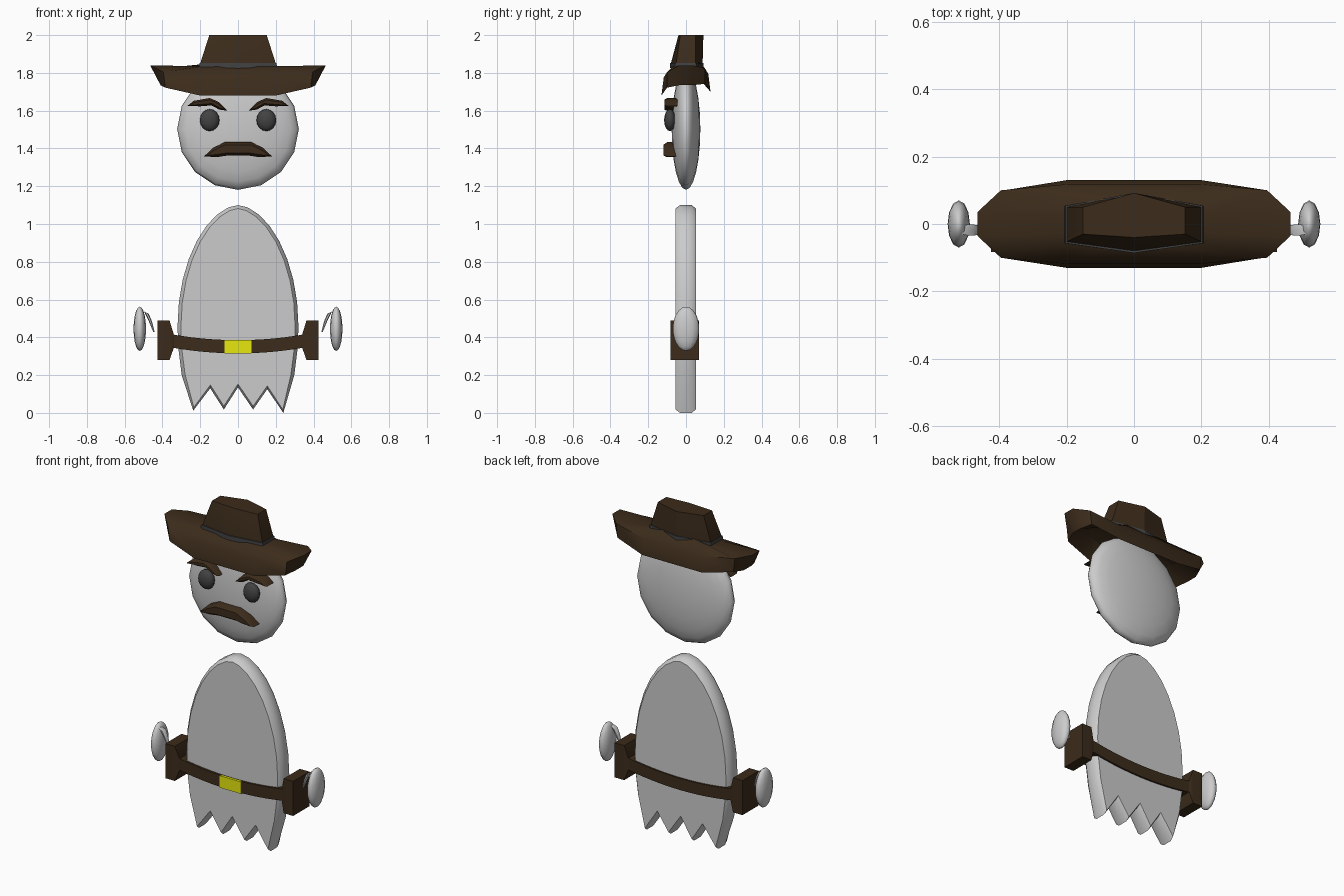
import bpy, bmesh, math
from mathutils import Vector, Matrix

if "Cube" in bpy.data.objects:
    bpy.data.objects.remove(bpy.data.objects["Cube"])


def material(name, rgb):
    m = bpy.data.materials.new(name)
    m.diffuse_color = (*rgb, 1)
    m.use_nodes = True
    m.node_tree.nodes["Principled BSDF"].inputs["Base Color"].default_value = m.diffuse_color
    return m


BROWN = material("brown", (0.045, 0.025, 0.011))
DARK = material("dark_grey", (0.055, 0.055, 0.055))
YELLOW = material("yellow", (0.8, 0.8, 0.005))


def finish(name, bm, mat=None, angle=35):
    bmesh.ops.recalc_face_normals(bm, faces=bm.faces)
    me = bpy.data.meshes.new(name)
    bm.to_mesh(me)
    bm.free()
    me.shade_smooth()
    me.set_sharp_from_angle(angle=math.radians(angle))
    if mat:
        me.materials.append(mat)
    ob = bpy.data.objects.new(name, me)
    bpy.context.collection.objects.link(ob)
    return ob


def loft(name, rings, mat=None, angle=35):
    """Skin equal-length rings of points and cap both ends."""
    bm = bmesh.new()
    vs = [[bm.verts.new(p) for p in r] for r in rings]
    n = len(vs[0])
    for a, b in zip(vs, vs[1:]):
        for i in range(n):
            j = (i + 1) % n
            bm.faces.new((a[i], a[j], b[j], b[i]))
    bm.faces.new(vs[0])
    bm.faces.new(vs[-1])
    return finish(name, bm, mat, angle)


def inset(pts, d):
    """Move a clockwise or anticlockwise outline inwards by d."""
    n = len(pts)
    area = sum(pts[i - 1][0] * pts[i][1] - pts[i][0] * pts[i - 1][1] for i in range(n))
    s = 1 if area > 0 else -1
    out = []
    for i in range(n):
        p, a, b = (Vector(pts[k]) for k in (i, i - 1, (i + 1) % n))
        e1, e2 = (p - a).normalized(), (b - p).normalized()
        m = Vector((-e1.y - e2.y, e1.x + e2.x)).normalized() * s
        out.append(p + m * d)
    return out


def plate(name, outline, layers, mat=None, angle=35):
    """Front-view outline built up along y from (y, inset) layers."""
    rings = [[(p[0], y, p[1]) for p in inset(outline, d)] for y, d in layers]
    return loft(name, rings, mat, angle)


def ellipsoid(name, centre, radii, segs, rings, axis='Z', mat=None):
    bm = bmesh.new()
    bmesh.ops.create_uvsphere(bm, u_segments=segs, v_segments=rings, radius=1)
    if axis == 'Y':
        bmesh.ops.rotate(bm, verts=bm.verts, matrix=Matrix.Rotation(math.pi / 2, 3, 'X'))
    bmesh.ops.scale(bm, verts=bm.verts, vec=radii)
    bmesh.ops.translate(bm, verts=bm.verts, vec=centre)
    return finish(name, bm, mat, 60)


def box(x0, x1, y0, y1, z0, z1):
    return [[(x, y0, z0), (x, y1, z0), (x, y1, z1), (x, y0, z1)] for x in (x0, x1)]


# Body: pointed egg outline with a ragged hem
body = [(0.24, 0.0), (0.298, 0.2), (0.317, 0.35)]
for i in range(17):
    t = math.pi * i / 16
    c = math.cos(t)
    body.append((math.copysign(0.32 * abs(c) ** 1.12, c), 0.46 + 0.64 * math.sin(t)))
body += [(-0.317, 0.35), (-0.298, 0.2), (-0.237, 0.012), (-0.147, 0.13),
         (-0.075, 0.018), (0, 0.135), (0.08, 0.018), (0.155, 0.125)]
plate("body", body, [(-0.055, 0.018), (-0.032, 0), (0.03, 0), (0.052, 0.018)], angle=50)

# Head: flattened sphere
ellipsoid("head", (0, 0, 1.503), (0.322, 0.076, 0.322), 16, 12, 'Y')

# Face
brow = [(0.055, 1.60), (0.10, 1.645), (0.15, 1.667), (0.235, 1.652), (0.268, 1.625),
        (0.20, 1.623), (0.14, 1.628), (0.10, 1.606)]
for s, side in ((-1, "left"), (1, "right")):
    ellipsoid(f"eye_{side}", (s * 0.15, -0.085, 1.55), (0.052, 0.031, 0.058), 12, 8, mat=DARK)
    plate(f"eyebrow_{side}", [(s * x, z) for x, z in brow],
          [(-0.045, 0), (-0.10, 0), (-0.115, 0.01)], BROWN)

half = [(0.07, 1.433), (0.13, 1.405), (0.18, 1.358), (0.11, 1.354), (0.06, 1.362)]
plate("moustache", half + [(-x, z) for x, z in reversed(half)],
      [(-0.05, 0), (-0.10, 0), (-0.12, 0.014)], BROWN)


# Hat brim: thick twelve-sided dish with turned-up ends
def brim_ring(quarter):
    q = quarter
    front = [(x, -y, z) for x, y, z in q] + [(x, y, z + 0.02 * (y > 0.06)) for x, y, z in reversed(q)]
    return front + [(-x, y, z) for x, y, z in reversed(front)]


loft("hat_brim", [brim_ring(r) for r in (
    [(0.10, 0.07, 1.835), (0.19, 0.055, 1.835), (0.21, 0.03, 1.835)],
    [(0.20, 0.118, 1.775), (0.395, 0.10, 1.805), (0.465, 0.035, 1.84)],
    [(0.20, 0.13, 1.68), (0.385, 0.10, 1.722), (0.41, 0.035, 1.735)],
    [(0.15, 0.08, 1.77), (0.27, 0.06, 1.78), (0.29, 0.03, 1.785)])], BROWN, 45)


# Hat crown and band: six-sided
def hexagon(x, yf, yfc, yb, ybc, z):
    return [(-x, yf, z), (0, yfc, z), (x, yf, z), (x, yb, z), (0, ybc, z), (-x, yb, z)]


loft("hat_crown", [hexagon(0.20, -0.053, -0.08, 0.05, 0.088, 1.80),
                   hexagon(0.20, -0.053, -0.08, 0.05, 0.088, 1.85),
                   hexagon(0.152, -0.03, -0.04, 0.05, 0.092, 2.0)], BROWN, 20)
loft("hat_band", [hexagon(0.207, -0.057, -0.086, 0.054, 0.092, 1.825),
                  hexagon(0.204, -0.057, -0.086, 0.054, 0.092, 1.852)], DARK, 20)

# Belt: sagging strap wrapped around the body
belt = []
for i in range(13):
    x = -0.37 + 0.74 * i / 12
    z = 0.35 + 0.25 * x * x
    belt.append([(x, y, z + h) for y, h in ((-0.068, -0.035), (0.062, -0.035), (0.062, 0.035), (-0.068, 0.035))])
loft("belt", belt, BROWN)
loft("belt_buckle", box(-0.072, 0.072, -0.073, -0.06, 0.314, 0.386), YELLOW)

# Holsters at the belt ends, hands with thumbs
for s, side in ((-1, "left"), (1, "right")):
    rings = box(s * 0.34, s * 0.365, -0.07, 0.062, 0.345, 0.415)[:1]
    rings += box(s * 0.362, s * 0.425, -0.083, 0.07, 0.28, 0.488)
    loft(f"holster_{side}", rings, BROWN)
    ellipsoid(f"hand_{side}", (s * 0.52, 0, 0.445), (0.033, 0.07, 0.117), 12, 10)
    thumb = []
    for x, z, r in ((0.515, 0.545, 0.008), (0.485, 0.53, 0.012), (0.465, 0.488, 0.010), (0.445, 0.428, 0.004)):
        thumb.append([(s * (x + r * math.cos(a)), -0.018 + 1.6 * r * math.sin(a), z + 0.4 * r * math.cos(a))
                      for a in (math.tau * k / 6 for k in range(6))])
    loft(f"thumb_{side}", thumb, angle=60)
